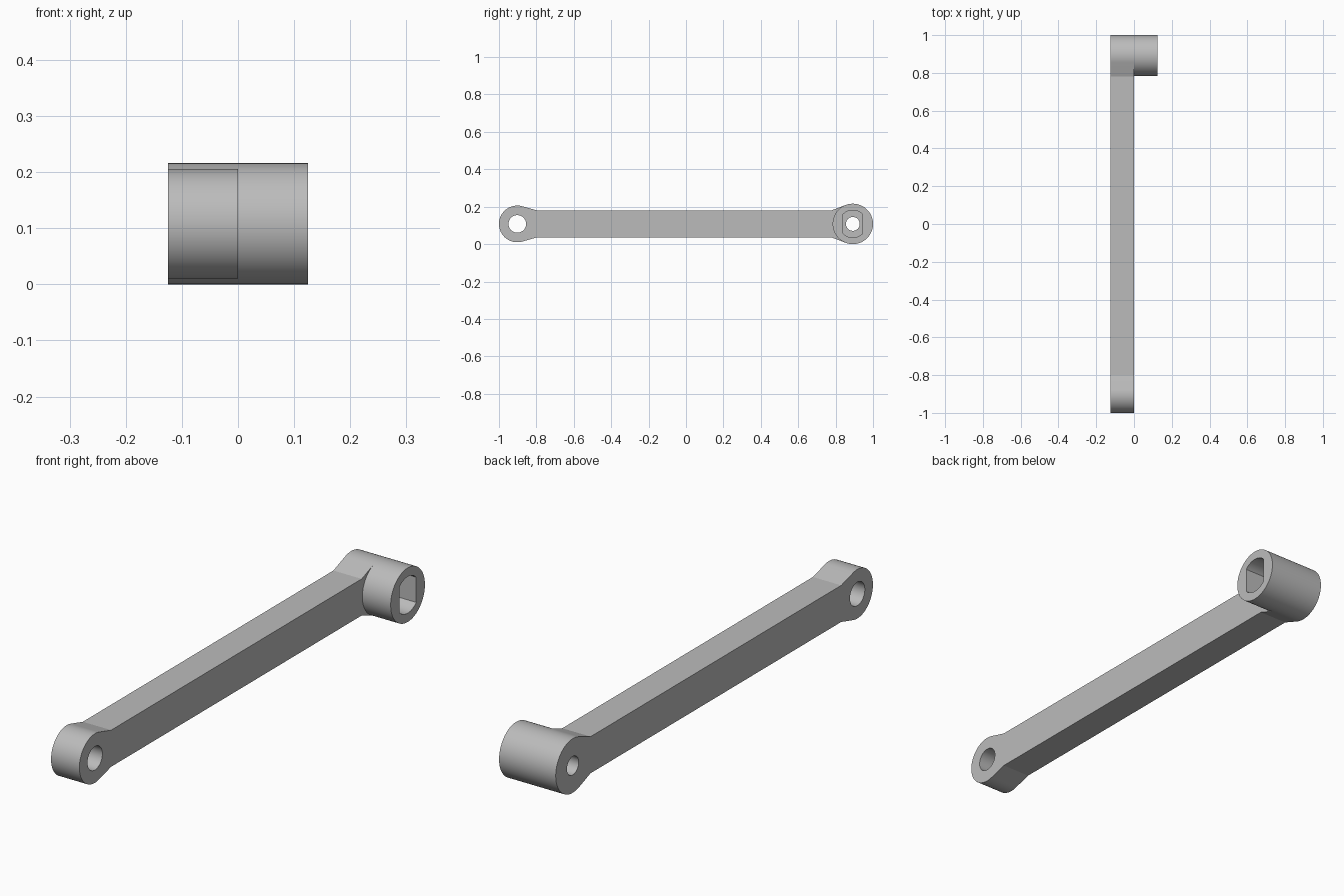
import bpy, bmesh, math
from mathutils import Vector

cube = bpy.data.objects.get("Cube")
if cube:
    bpy.data.objects.remove(cube, do_unlink=True)

AXIS_Z = 0.108
BACK_X, FACE_X, BOSS_X = -0.125, 0.0, 0.125
REAR_Y, REAR_R = 0.892, 0.108
TIP_Y, TIP_R = -0.902, 0.098
HALF_H = 0.073

steel = bpy.data.materials.new("grey steel")
steel.use_nodes = True
grey = (0.5, 0.5, 0.5, 1)
steel.diffuse_color = grey
steel.node_tree.nodes["Principled BSDF"].inputs["Base Color"].default_value = grey


def arc(cy, r, a0, a1, n=48):
    """Points (y, height above the axis) along an arc."""
    return [(cy + r * math.cos(a0 + (a1 - a0) * i / n),
             r * math.sin(a0 + (a1 - a0) * i / n)) for i in range(n + 1)]


def tangent_angle(cy, r, py):
    """Angle on a circle where the line from the arm corner touches it."""
    dy = abs(py - cy)
    return math.atan2(HALF_H, dy) + math.acos(r / math.hypot(dy, HALF_H))


def extrude(bm, face, dx):
    out = bmesh.ops.extrude_face_region(bm, geom=[face])["geom"]
    verts = [v for v in out if isinstance(v, bmesh.types.BMVert)]
    bmesh.ops.translate(bm, verts=verts, vec=(dx, 0, 0))
    return next(f for f in out if isinstance(f, bmesh.types.BMFace))


def profile_face(bm, points, x):
    return bm.faces.new([bm.verts.new((x, y, AXIS_Z + h)) for y, h in points])


def finish(bm, name):
    bmesh.ops.recalc_face_normals(bm, faces=bm.faces)
    mesh = bpy.data.meshes.new(name)
    bm.to_mesh(mesh)
    bm.free()
    obj = bpy.data.objects.new(name, mesh)
    bpy.context.collection.objects.link(obj)
    mesh.materials.append(steel)
    return obj


# Arm outline: rear eye, straight bar, front eye, with tapers tangent to the eyes
rear_neck, tip_neck = 0.78, -0.80
rear_a = math.pi - tangent_angle(REAR_Y, REAR_R, rear_neck)
tip_a = tangent_angle(TIP_Y, TIP_R, tip_neck)
rear_arc = arc(REAR_Y, REAR_R, -rear_a, rear_a)
outline = (rear_arc + [(rear_neck, HALF_H), (tip_neck, HALF_H)]
           + arc(TIP_Y, TIP_R, tip_a, 2 * math.pi - tip_a)
           + [(tip_neck, -HALF_H), (rear_neck, -HALF_H)])
bm = bmesh.new()
front = extrude(bm, profile_face(bm, outline, BACK_X), FACE_X - BACK_X)

# Boss: complete the rear circle on the arm face, then raise that disc
ends = [min(front.verts, key=lambda v: (v.co - Vector((FACE_X, y, AXIS_Z + h))).length)
        for y, h in (rear_arc[-1], rear_arc[0])]
inner = arc(REAR_Y, REAR_R, rear_a, 2 * math.pi - rear_a, 32)[1:-1]
bmesh.utils.face_split(front, ends[0], ends[1],
                       coords=[(FACE_X, y, AXIS_Z + h) for y, h in inner])
disc = max((f for f in bm.faces if all(abs(v.co.x - FACE_X) < 1e-5 for v in f.verts)),
           key=lambda f: f.calc_center_median().y)
extrude(bm, disc, BOSS_X - FACE_X)
arm = finish(bm, "crank_arm")

# Holes: two round bores and a socket with two flat sides
turn = 2 * math.pi
flat = math.acos(0.053 / 0.073)
socket = (arc(REAR_Y, 0.073, flat, math.pi - flat, 24)
          + arc(REAR_Y, 0.073, math.pi + flat, turn - flat, 24))
cuts = [("tip_bore", arc(TIP_Y, 0.047, 0, turn)[:-1], -0.2, 0.2),
        ("rear_bore", arc(REAR_Y, 0.037, 0, turn)[:-1], -0.2, 0.2),
        ("socket", socket, FACE_X, 0.2)]
bpy.context.view_layer.objects.active = arm
arm.select_set(True)
for name, points, x0, x1 in cuts:
    bm = bmesh.new()
    extrude(bm, profile_face(bm, points, x0), x1 - x0)
    cutter = finish(bm, name + "_cutter")
    cutter.hide_render = True
    mod = arm.modifiers.new(name, "BOOLEAN")
    mod.operation, mod.solver, mod.object = "DIFFERENCE", "EXACT", cutter
    bpy.ops.object.modifier_apply(modifier=mod.name)
    bpy.data.objects.remove(cutter, do_unlink=True)

bpy.ops.object.shade_smooth_by_angle(angle=math.radians(12))
